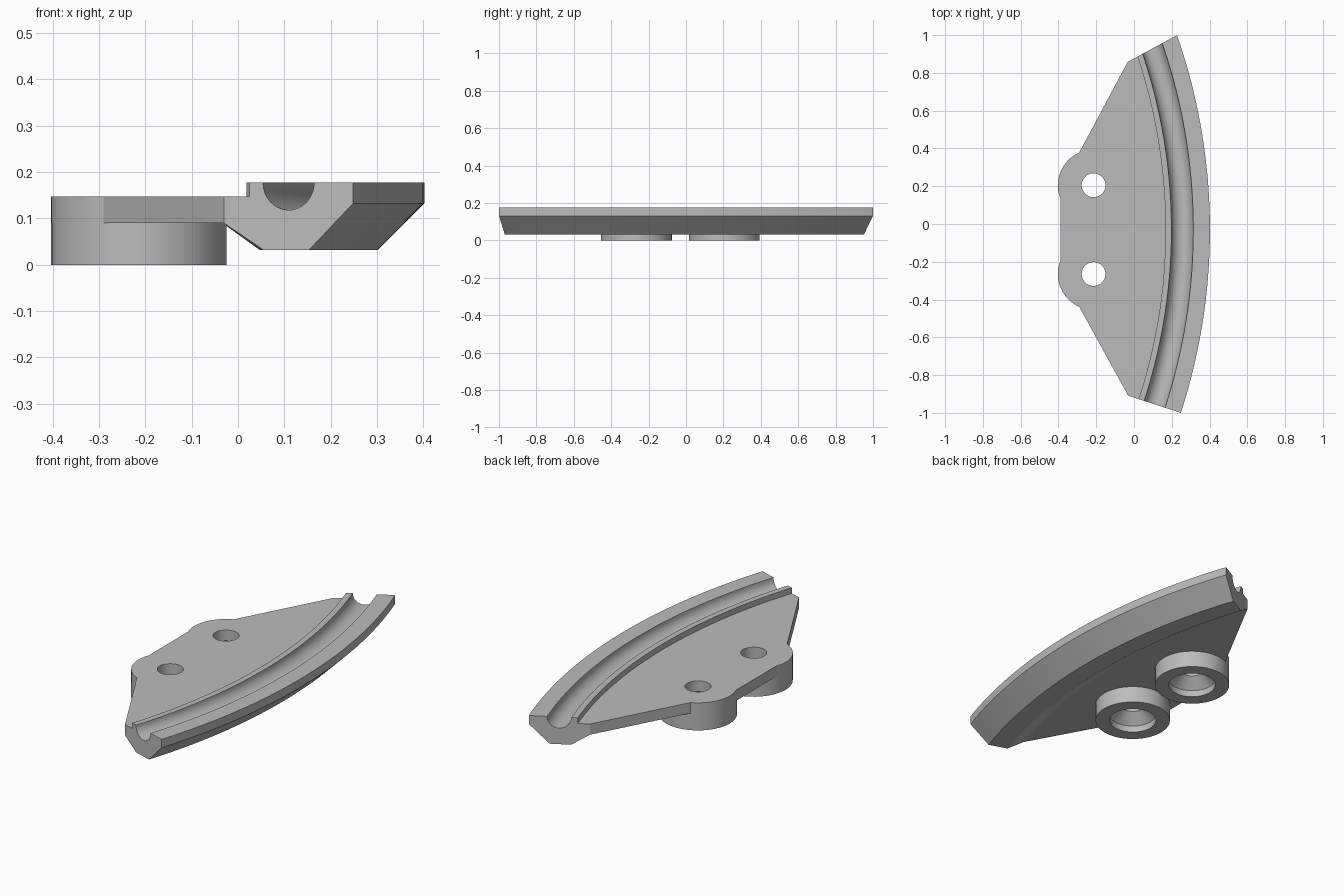
import bpy, bmesh
from math import sin, cos, tan, pi, radians, acos, asin, atan2, sqrt
from mathutils import Vector

cube = bpy.data.objects.get("Cube")
if cube:
    bpy.data.objects.remove(cube, do_unlink=True)

grey = bpy.data.materials.new("plain_grey")
grey.use_nodes = True
COLOUR = (0.5, 0.5, 0.5, 1)
grey.diffuse_color = COLOUR
grey.node_tree.nodes["Principled BSDF"].inputs["Base Color"].default_value = COLOUR

# Shared dimensions
R = 3.13                      # outer rail radius
CX, CY = 0.402 - R, -0.03     # centre of the rail arc
INNER = R - 0.293             # where plate meets rail
TOP, UNDER = 0.147, 0.09      # plate faces
BOSS_X, BOSS_R, HOLE_R = -0.214, 0.189, 0.063
BOSSES = {"front": CY - 0.235, "rear": CY + 0.235}
FRONT_ANGLE = -radians(18.05)
CUT = radians(28.5)           # slant of the rear end
CUT_POINT = Vector((0.228, 1.0))
SEGS = 48


def finish(name, bm):
    bmesh.ops.remove_doubles(bm, verts=bm.verts, dist=1e-5)
    bmesh.ops.recalc_face_normals(bm, faces=bm.faces)
    mesh = bpy.data.meshes.new(name)
    bm.to_mesh(mesh)
    bm.free()
    ob = bpy.data.objects.new(name, mesh)
    bpy.context.collection.objects.link(ob)
    mesh.materials.append(grey)
    bpy.ops.object.select_all(action='DESELECT')
    ob.select_set(True)
    bpy.context.view_layer.objects.active = ob
    bpy.ops.object.shade_smooth_by_angle(angle=radians(28))
    return ob


def rear_angle(r):
    """Angle where a circle of radius r meets the slanted rear cut."""
    normal = Vector((-sin(CUT), cos(CUT)))
    d = normal.dot(CUT_POINT - Vector((CX, CY)))
    return CUT + asin(d / r)


def arc_point(r, i):
    a = FRONT_ANGLE + (rear_angle(r) - FRONT_ANGLE) * i / SEGS
    return CX + r * cos(a), CY + r * sin(a)


# Curved rail: grooved section swept along the arc
groove = [(R - 0.146 + 0.058 * cos(pi * k / 16), 0.177 - 0.059 * sin(pi * k / 16))
          for k in range(17)]
section = [(R, 0.132), (R, 0.177)] + groove + [
    (R - 0.235, 0.177), (R - 0.235, TOP), (INNER, TOP), (INNER, UNDER),
    (R - 0.203, 0.032), (R - 0.1, 0.032)]
bm = bmesh.new()
rings = [[bm.verts.new((*arc_point(r, i), z)) for r, z in section]
         for i in range(SEGS + 1)]
n = len(section)
for a, b in zip(rings, rings[1:]):
    for k in range(n):
        bm.faces.new((a[k], a[(k + 1) % n], b[(k + 1) % n], b[k]))
bm.faces.new(rings[0])
bm.faces.new(rings[-1])
finish("curved_rail", bm)

# Mounting plate: outline follows the rail arc and both boss curves
outline = [arc_point(INNER, i) for i in range(SEGS + 1)]
tip = pi - acos((BOSS_X + 0.29) / BOSS_R)     # slanted edge meets boss
start, end = pi - acos(0.076 / BOSS_R), pi + asin(0.069 / BOSS_R)
lobe = [(BOSS_X + BOSS_R * cos(start + (end - start) * k / 16),
         BOSS_R * sin(start + (end - start) * k / 16)) for k in range(17)]
outline += [(x, BOSSES["rear"] + y) for x, y in lobe]
outline += [(x, BOSSES["front"] - y) for x, y in reversed(lobe)]
loops = [outline] + [[(BOSS_X + HOLE_R * cos(2 * pi * k / 48), y + HOLE_R * sin(2 * pi * k / 48))
                      for k in range(48)] for y in BOSSES.values()]
bm = bmesh.new()
levels = {z: [[bm.verts.new((x, y, z)) for x, y in loop] for loop in loops]
          for z in (UNDER, TOP)}
for z, sets in levels.items():
    edges = [bm.edges.new((vs[k - 1], vs[k])) for vs in sets for k in range(len(vs))]
    bmesh.ops.triangle_fill(bm, edges=edges, use_beauty=True, normal=(0, 0, 1))
for low, high in zip(levels[UNDER], levels[TOP]):
    for k in range(len(low)):
        bm.faces.new((low[k - 1], low[k], high[k], high[k - 1]))
finish("mounting_plate", bm)

# Round bosses with countersunk bolt holes
profile = [(BOSS_R, UNDER), (BOSS_R, 0), (0.118, 0), (0.118, 0.035), (HOLE_R, UNDER)]
for side, y in BOSSES.items():
    bm = bmesh.new()
    vs = [bm.verts.new((BOSS_X + r, y, z)) for r, z in profile]
    es = [bm.edges.new(p) for p in zip(vs, vs[1:] + vs[:1])]
    bmesh.ops.spin(bm, geom=vs + es, cent=(BOSS_X, y, 0), axis=(0, 0, 1),
                   angle=2 * pi, steps=48)
    finish(side + "_boss", bm)
